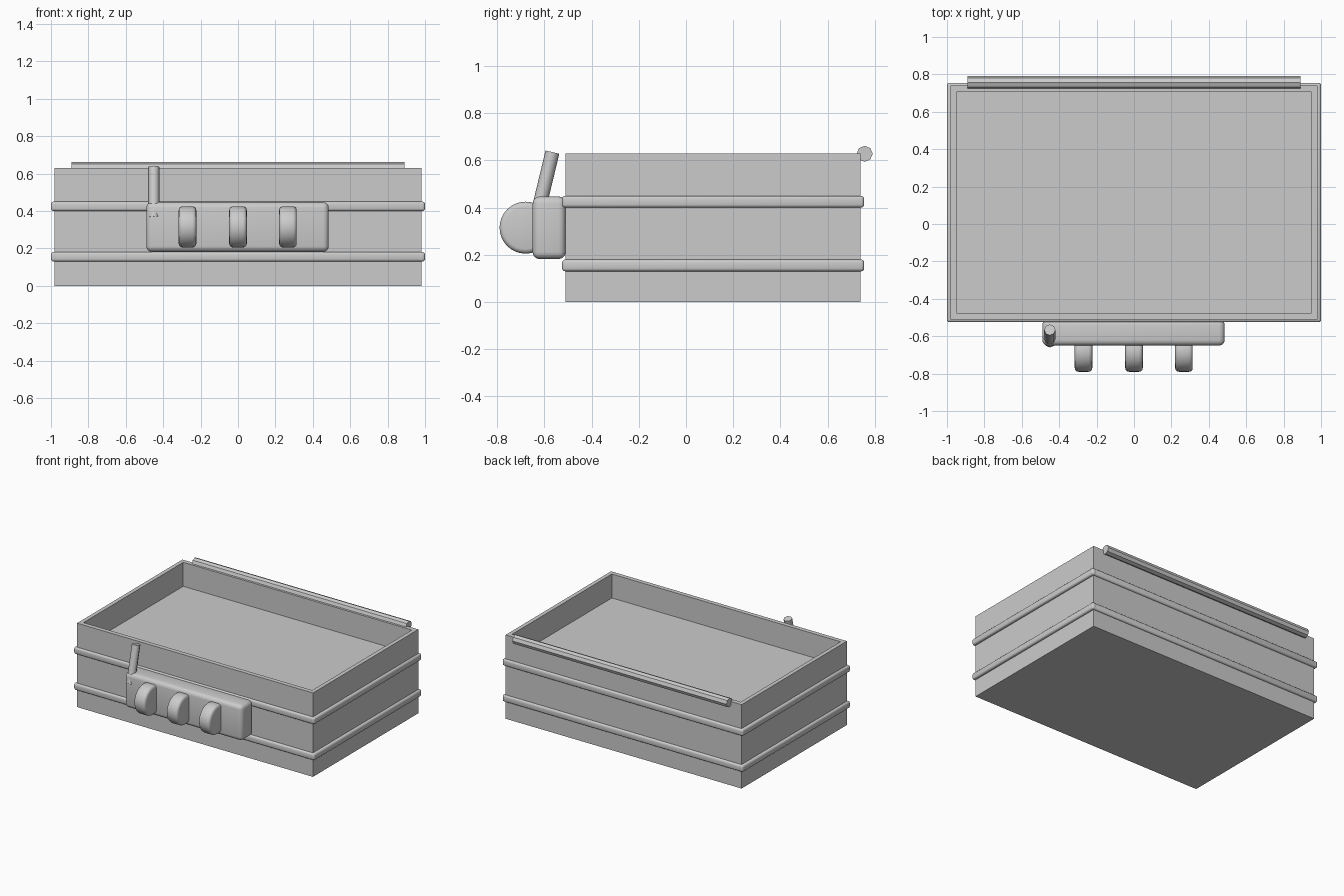
import bpy, math
from mathutils import Vector

if "Cube" in bpy.data.objects:
    bpy.data.objects.remove(bpy.data.objects["Cube"])

CY = 0.115  # box centre in y


def box(name, lo, hi, bevel=0.0, segments=3):
    lo, hi = Vector(lo), Vector(hi)
    bpy.ops.mesh.primitive_cube_add(size=1, location=(lo + hi) / 2)
    o = bpy.context.object
    o.name = name
    o.scale = hi - lo
    finish(o, bevel, segments)
    return o


def rod(name, a, b, radius, sides, bevel=0.0, segments=3):
    a, b = Vector(a), Vector(b)
    bpy.ops.mesh.primitive_cylinder_add(vertices=sides, radius=radius,
                                        depth=(b - a).length, location=(a + b) / 2)
    o = bpy.context.object
    o.name = name
    o.rotation_euler = (b - a).to_track_quat('Z', 'Y').to_euler()
    finish(o, bevel, segments)
    return o


def finish(o, bevel, segments):
    bpy.ops.object.transform_apply(location=False, rotation=False, scale=True)
    if bevel:
        m = o.modifiers.new("Bevel", 'BEVEL')
        m.width, m.segments = bevel, segments
        m.limit_method = 'ANGLE'
        m.angle_limit = math.radians(40)
        bpy.ops.object.modifier_apply(modifier=m.name)
        bpy.ops.object.shade_smooth_by_angle(angle=math.radians(35))


def open_loop(name, rings):
    # Joins rectangular rings (half x, half y, z); first and last ring get capped
    verts, faces = [], []
    for hx, hy, z in rings:
        verts += [(sx * hx, CY + sy * hy, z)
                  for sx, sy in ((-1, -1), (1, -1), (1, 1), (-1, 1))]
    for r in range(len(rings) - 1):
        for i in range(4):
            j = (i + 1) % 4
            faces.append((4 * r + i, 4 * r + j, 4 * r + 4 + j, 4 * r + 4 + i))
    n = len(verts)
    faces += [(3, 2, 1, 0), (n - 4, n - 3, n - 2, n - 1)]
    me = bpy.data.meshes.new(name)
    me.from_pydata(verts, [], faces)
    o = bpy.data.objects.new(name, me)
    bpy.context.collection.objects.link(o)
    return o


# Open case body with raised inner floor
open_loop("case_body", [(0.98, 0.625, 0), (0.98, 0.625, 0.63),
                        (0.95, 0.592, 0.63), (0.95, 0.592, 0.45)])

# Rounded trim bands: four bars around the case per level
for level, z in (("lower", 0.155), ("upper", 0.425)):
    z0, z1 = z - 0.025, z + 0.025
    for side, s in (("left", -1), ("right", 1)):
        xs = sorted((s * 0.96, s * 1.0))
        box(f"{level}_band_{side}", (xs[0], CY - 0.64, z0), (xs[1], CY + 0.64, z1), 0.013)
    for side, s in (("front", -1), ("back", 1)):
        ys = sorted((CY + s * 0.6, CY + s * 0.64))
        box(f"{level}_band_{side}", (-1.0, ys[0], z0), (1.0, ys[1], z1), 0.013)

# Lock housing
box("lock_housing", (-0.49, -0.65, 0.182), (0.485, -0.51, 0.447), 0.03, 4)

# Three number dials
for i, x in enumerate((-0.27, 0.0, 0.267)):
    rod(f"dial_{i + 1}", (x - 0.047, -0.68, 0.315), (x + 0.047, -0.68, 0.315),
        0.11, 32, 0.02)

# Tilted release lever
rod("release_lever", (-0.45, -0.631, 0.365), (-0.45, -0.566, 0.635), 0.03, 8)

# Rear hinge bar
rod("hinge_bar", (-0.89, 0.757, 0.628), (0.89, 0.757, 0.628), 0.034, 8)
for n in ("release_lever", "hinge_bar"):
    o = bpy.data.objects[n]
    for p in o.data.polygons:
        p.use_smooth = len(p.vertices) == 4 and n == "release_lever"
